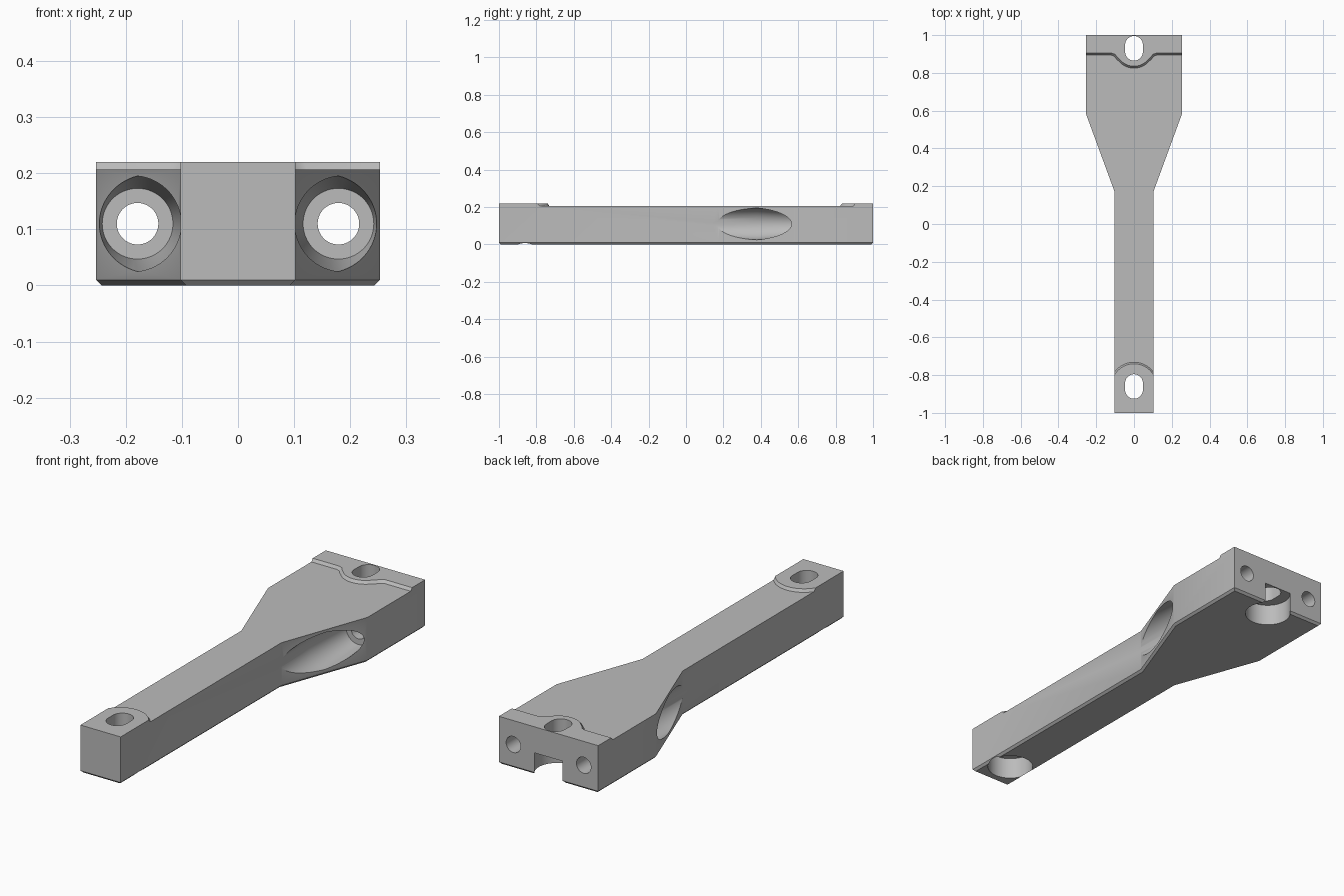
import bpy, bmesh
from math import sin, cos, asin, pi

cube = bpy.data.objects.get("Cube")
if cube:
    bpy.data.objects.remove(cube, do_unlink=True)

grey = bpy.data.materials.new("machined grey")
grey.use_nodes = True
GREY = (0.5, 0.5, 0.5, 1)
grey.diffuse_color = GREY
grey.node_tree.nodes["Principled BSDF"].inputs["Base Color"].default_value = GREY

NECK, HEAD = 0.1025, 0.253      # half widths
DECK, TOP, MID = 0.207, 0.22, 0.11
FRONT_SLOT, REAR_SLOT = -0.86, 0.93


def loft(name, rings):
    """Closed solid through a list of equally long rings of 3D points."""
    bm = bmesh.new()
    loops = [[bm.verts.new(p) for p in ring] for ring in rings]
    n = len(loops[0])
    for a, b in zip(loops, loops[1:]):
        for i in range(n):
            j = (i + 1) % n
            bm.faces.new((a[i], a[j], b[j], b[i]))
    bm.faces.new(loops[0][::-1])
    bm.faces.new(loops[-1])
    bmesh.ops.recalc_face_normals(bm, faces=bm.faces)
    mesh = bpy.data.meshes.new(name)
    bm.to_mesh(mesh)
    bm.free()
    mesh.materials.append(grey)
    ob = bpy.data.objects.new(name, mesh)
    bpy.context.collection.objects.link(ob)
    return ob


def at_z(outline, z):
    return [(x, y, z) for x, y in outline]


def mirrored(half):
    """Complete an outline from its +x half."""
    return half + [(-x, y) for x, y in reversed(half)]


def combine(body, other, operation):
    mod = body.modifiers.new(operation, "BOOLEAN")
    mod.operation, mod.object, mod.solver = operation, other, "EXACT"
    bpy.context.view_layer.objects.active = body
    bpy.ops.object.modifier_apply(modifier=mod.name)
    bpy.data.objects.remove(other, do_unlink=True)


def slot(y, r, stretch, z0, z1):
    """Vertical cutter, round or lengthened along y."""
    pts = []
    for i in range(64):
        a = 2 * pi * (i + 0.5) / 64
        pts.append((r * cos(a), y + r * sin(a) + (stretch if sin(a) > 0 else -stretch)))
    return loft("slot_cutter", [at_z(pts, z0), at_z(pts, z1)])


def bore(x, profile):
    """Round cutter along y from (y, radius) pairs."""
    angles = [2 * pi * i / 64 for i in range(64)]
    return loft("bore_cutter", [[(x + r * cos(a), y, MID + r * sin(a)) for a in angles]
                                for y, r in profile])


def body_outline(inset):
    return mirrored([(NECK - inset, -1 + inset), (NECK - inset, 0.17),
                     (HEAD - inset, 0.58), (HEAD - inset, 1 - inset)])


# Bar with a flared head and a chamfered underside
bar = loft("mounting_bar", [at_z(body_outline(0.01), 0), at_z(body_outline(0), 0.01),
                            at_z(body_outline(0), DECK)])


# Raised pads with sloped edges
def front_pad(r):
    limit = asin(NECK / r)
    arc = [(r * sin(limit * t), FRONT_SLOT + r * cos(limit * t))
           for t in [1 - (i + 0.5) / 12 for i in range(12)]]
    return mirrored([(NECK, -1), (NECK, FRONT_SLOT + r * cos(limit))] + arc)


def rear_pad(offset):
    r = 0.095 + offset
    edge = [(r * sin(0.9 * t), REAR_SLOT - r * cos(0.9 * t))
            for t in [(i + 0.5) / 8 for i in range(8)]]
    flank = [(0.088 + offset / 2, 0.883 - offset), (0.1 + offset / 2, 0.898 - offset),
             (0.118 + offset / 2, 0.905 - offset)]
    return mirrored(edge + flank + [(HEAD, 0.905 - offset), (HEAD, 1)])


for pad in (front_pad, rear_pad):
    big, small = (0.128, 0.12) if pad is front_pad else (0.01, 0)
    combine(bar, loft("pad", [at_z(pad(big), DECK), at_z(pad(small), TOP)]), "UNION")

# Slotted holes with round recesses below
for y in (FRONT_SLOT, REAR_SLOT):
    combine(bar, slot(y, 0.047, 0.018, -0.1, 0.4), "DIFFERENCE")
    combine(bar, slot(y, 0.1, 0, -0.1, 0.1), "DIFFERENCE")

# Bolt holes through the head with tapered pockets in the flare
for x in (-0.179, 0.179):
    combine(bar, bore(x, [(0.1, 0.037), (1.2, 0.037)]), "DIFFERENCE")
    combine(bar, bore(x, [(0.12, 0.076), (0.38, 0.085), (0.62, 0.063)]), "DIFFERENCE")

bpy.ops.object.select_all(action="DESELECT")
bar.select_set(True)
bpy.context.view_layer.objects.active = bar
bpy.ops.object.shade_smooth_by_angle(angle=0.5)
